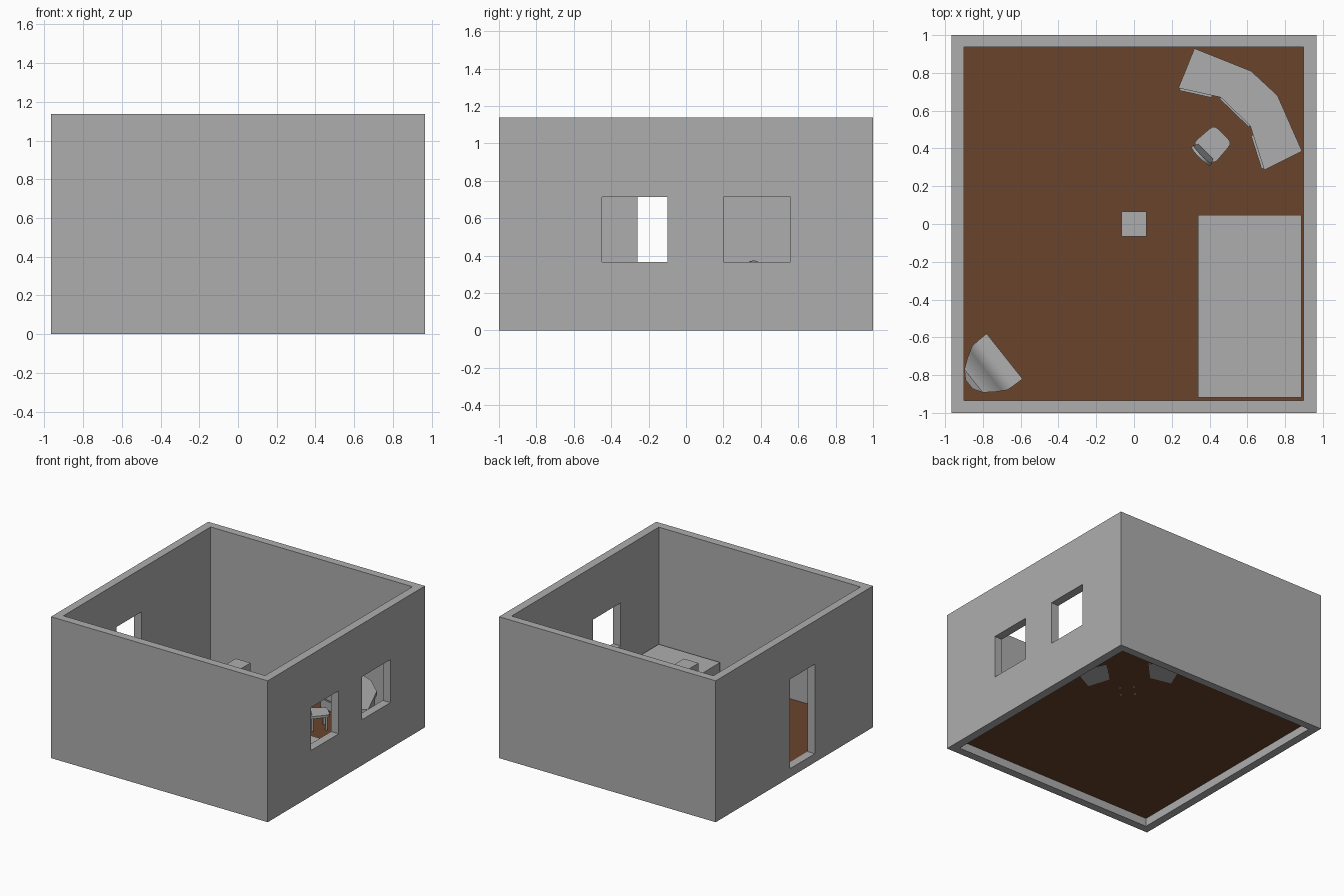
import bpy, bmesh, math
from mathutils import Matrix, Vector

if "Cube" in bpy.data.objects:
    bpy.data.objects.remove(bpy.data.objects["Cube"])


def material(name, rgb):
    m = bpy.data.materials.new(name)
    m.diffuse_color = (*rgb, 1)
    m.use_nodes = True
    m.node_tree.nodes["Principled BSDF"].inputs["Base Color"].default_value = m.diffuse_color
    return m


GREY = material("plain_grey", (0.42, 0.42, 0.42))
BROWN = material("brown_floor", (0.143, 0.057, 0.025))
FLOOR = 0.07


def finish(name, bm, mat, matrix=None, smooth=None):
    bmesh.ops.recalc_face_normals(bm, faces=bm.faces)
    me = bpy.data.meshes.new(name)
    bm.to_mesh(me)
    bm.free()
    ob = bpy.data.objects.new(name, me)
    bpy.context.collection.objects.link(ob)
    me.materials.append(mat)
    if matrix:
        me.transform(matrix)
    if smooth:
        bpy.ops.object.select_all(action='DESELECT')
        ob.select_set(True)
        bpy.context.view_layer.objects.active = ob
        bpy.ops.object.shade_smooth_by_angle(angle=math.radians(smooth))
    return ob


def prism(name, pts, z0, z1, mat=GREY, matrix=None, smooth=None):
    """Extrude a flat outline between two heights."""
    bm = bmesh.new()
    face = bm.faces.new([bm.verts.new((x, y, z0)) for x, y in pts])
    up = bmesh.ops.extrude_face_region(bm, geom=[face])['geom']
    bmesh.ops.translate(bm, vec=(0, 0, z1 - z0),
                        verts=[v for v in up if isinstance(v, bmesh.types.BMVert)])
    # close the underside if the extrusion consumed it
    edges = [e for e in bm.edges if e.is_boundary]
    if edges:
        bmesh.ops.holes_fill(bm, edges=edges)
    return finish(name, bm, mat, matrix, smooth)


def box(name, x0, x1, y0, y1, z0, z1, mat=GREY, matrix=None):
    return prism(name, [(x0, y0), (x1, y0), (x1, y1), (x0, y1)], z0, z1, mat, matrix)


# Walls: open shell with a doorway on the left and two windows on the right
walls = box("walls", -0.965, 0.965, -1, 1, 0, 1.138)
cutters = [
    box("room_cutter", -0.9, 0.897, -0.935, 0.937, -0.5, 1.6),
    box("door_cutter", -1.1, -0.8, -0.26, 0.055, FLOOR, 0.79),
    box("front_window_cutter", 0.8, 1.1, -0.45, -0.098, 0.367, 0.713),
    box("rear_window_cutter", 0.8, 1.1, 0.2, 0.56, 0.367, 0.713),
]
for c in cutters:
    c.hide_render = True
    mod = walls.modifiers.new(c.name, 'BOOLEAN')
    mod.operation = 'DIFFERENCE'
    mod.solver = 'EXACT'
    mod.object = c
bpy.ops.object.select_all(action='DESELECT')
walls.select_set(True)
bpy.context.view_layer.objects.active = walls
for mod in list(walls.modifiers):
    bpy.ops.object.modifier_apply(modifier=mod.name)
for c in cutters:
    bpy.data.objects.remove(c, do_unlink=True)

# Floor, raised inside the walls
box("floor", -0.9, 0.897, -0.935, 0.937, FLOOR - 0.004, FLOOR, BROWN)

# Bed and the hanging cube in the middle of the room
box("bed", 0.338, 0.886, -0.918, 0.047, FLOOR, 0.205)
box("hanging_cube", -0.067, 0.065, -0.065, 0.067, 0.501, 0.634)

# Curved corner desk: top, two pedestals, drawer fronts
outer = [(0.32, 0.93), (0.62, 0.81), (0.76, 0.68), (0.89, 0.385)]
inner = [(0.235, 0.72), (0.46, 0.67), (0.615, 0.52), (0.69, 0.285)]
prism("desk_top", outer + inner[::-1], 0.325, 0.357)
for side, i, j in (("left", 0, 1), ("right", 3, 2)):
    o0, o1, i0, i1 = (Vector(p) for p in (outer[i], outer[j], inner[i], inner[j]))
    near, far = i0.lerp(i1, 0.04), i0.lerp(i1, 0.8)
    prism(side + "_pedestal", [o0.lerp(o1, 0.04), o0.lerp(o1, 0.8), far, near],
          FLOOR - 0.007, 0.325)
    out = (i0 - o0).normalized() * 0.012
    for k in range(3):
        z = FLOOR + 0.012 + k * 0.08
        prism(f"{side}_drawer_{k + 1}", [near, far, far + out, near + out], z, z + 0.07)
prism("middle_drawer", [inner[1], inner[2], (0.608, 0.513), (0.453, 0.663)], 0.27, 0.32)

# Desk chair, turned to face the desk
place = Matrix.Translation((0.417, 0.422, 0)) @ Matrix.Rotation(math.radians(-45), 4, 'Z')
seat = []
for cx, cy, a0 in ((0.038, 0.046, 0), (-0.038, 0.046, 90), (-0.045, -0.045, 180), (0.045, -0.045, 270)):
    for s in range(4):
        a = math.radians(a0 + 30 * s)
        seat.append((cx + 0.032 * math.cos(a), cy + 0.032 * math.sin(a)))
prism("chair_seat", seat, 0.18, 0.2, matrix=place, smooth=35)
for n, (sx, sy) in enumerate(((-1, -1), (1, -1), (1, 1), (-1, 1))):
    x, y = sx * 0.052, sy * 0.052
    box(f"chair_leg_{n + 1}", x - 0.007, x + 0.007, y - 0.007, y + 0.007,
        FLOOR - 0.007, 0.182, matrix=place)
back = [(-0.055, 0), (0.055, 0), (0.068, 0.12)]
back += [(0.068 * math.cos(math.radians(a)), 0.12 + 0.055 * math.sin(math.radians(a)))
         for a in range(20, 180, 20)] + [(-0.068, 0.12)]
lean = place @ Matrix.Translation((0, -0.062, 0.2)) @ Matrix.Rotation(math.radians(100), 4, 'X')
prism("chair_back", back, -0.008, 0.008, matrix=lean, smooth=35)

# Lounge chair in the corner: loft of (depth, half width, height)
bm = bmesh.new()
rows = []
for d, w, z in ((0, 0.153, 0.19), (0.06, 0.152, 0.195), (0.1, 0.149, 0.22), (0.125, 0.135, 0.28),
                (0.16, 0.115, 0.35), (0.21, 0.078, 0.385), (0.24, 0.03, 0.37)):
    rows.append([bm.verts.new(p) for p in
                 ((-w, -d, FLOOR), (-w, -d, z), (w, -d, z), (w, -d, FLOOR))])
for a, b in zip(rows, rows[1:]):
    for k in range(4):
        bm.faces.new((a[k], a[(k + 1) % 4], b[(k + 1) % 4], b[k]))
bm.faces.new(rows[0])
bm.faces.new(rows[-1][::-1])
spot = Matrix.Translation((-0.685, -0.70, 0)) @ Matrix.Rotation(math.radians(-51.6), 4, 'Z')
finish("lounge_chair", bm, GREY, spot, smooth=50)
